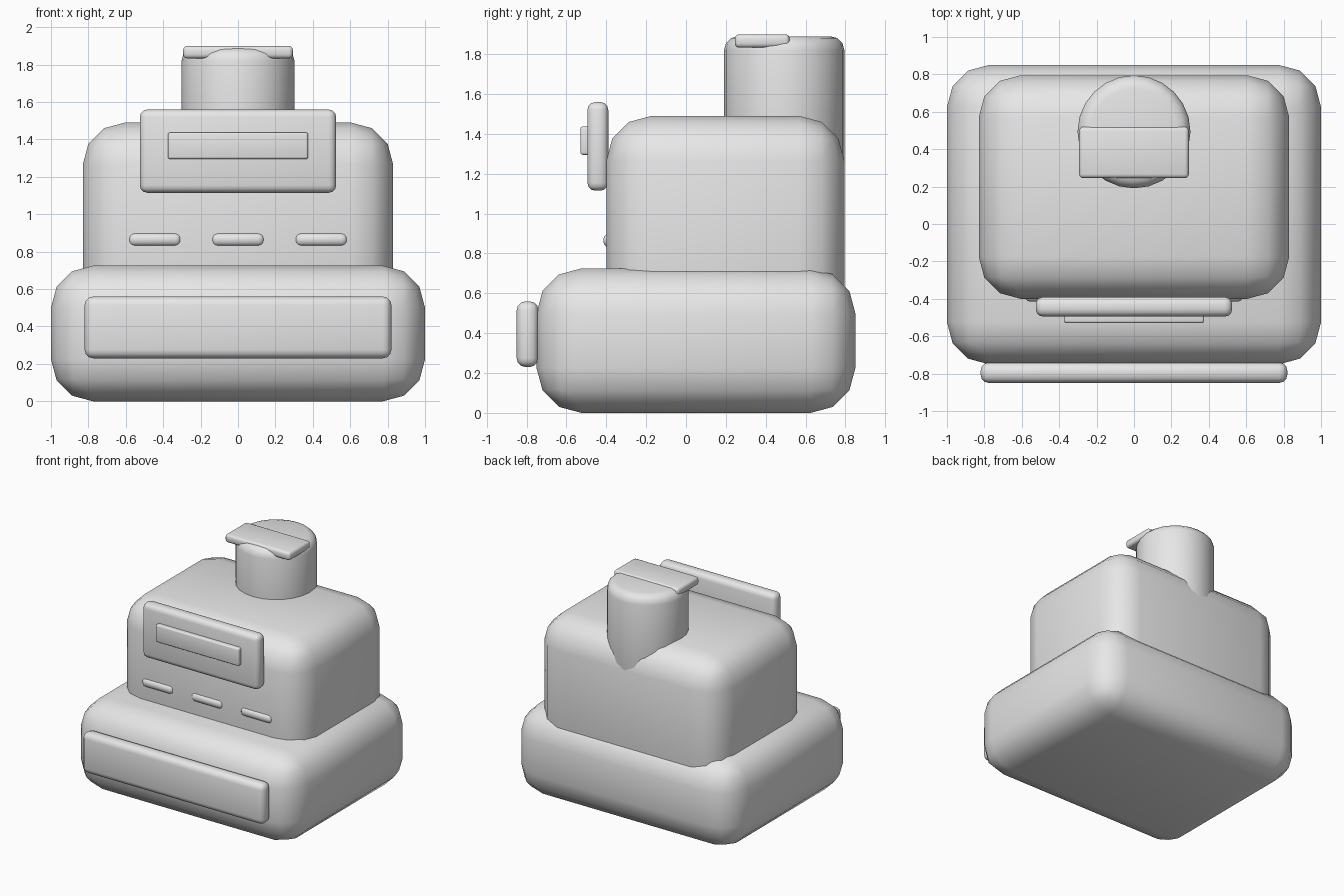
import bpy, math

if "Cube" in bpy.data.objects:
    bpy.data.objects.remove(bpy.data.objects["Cube"])

grey = bpy.data.materials.new("plain grey")
grey.diffuse_color = (0.8, 0.8, 0.8, 1)
grey.use_nodes = True
grey.node_tree.nodes["Principled BSDF"].inputs["Base Color"].default_value = grey.diffuse_color


def finish(obj, name, bevel, segments=3):
    """Name, colour, round the edges and smooth."""
    obj.name = name
    obj.data.materials.append(grey)
    mod = obj.modifiers.new("round", "BEVEL")
    mod.width = bevel
    mod.segments = segments
    mod.limit_method = "ANGLE"
    mod.angle_limit = math.radians(40)
    bpy.ops.object.modifier_apply(modifier=mod.name)
    bpy.ops.object.shade_smooth_by_angle(angle=math.radians(40))
    return obj


def rounded_box(name, x, y, z, bevel, segments=3):
    """Box given by its (min, max) extents on each axis."""
    spans = (x, y, z)
    bpy.ops.mesh.primitive_cube_add(size=1, location=[(a + b) / 2 for a, b in spans])
    obj = bpy.context.object
    obj.scale = [b - a for a, b in spans]
    bpy.ops.object.transform_apply(location=False, rotation=False, scale=True)
    return finish(obj, name, bevel, segments)


# Main housing
rounded_box("base", (-1, 1), (-0.75, 0.85), (0, 0.725), 0.225)
rounded_box("body", (-0.83, 0.83), (-0.4, 0.795), (0.25, 1.49), 0.225)

# Drawer front
rounded_box("drawer", (-0.82, 0.82), (-0.85, -0.74), (0.23, 0.56), 0.045)

# Display panel and its screen
rounded_box("display", (-0.525, 0.525), (-0.495, -0.39), (1.115, 1.56), 0.04)
rounded_box("screen", (-0.375, 0.375), (-0.53, -0.46), (1.295, 1.437), 0.012)

# Row of buttons
for i, x in enumerate((-0.445, 0, 0.445)):
    rounded_box(f"button_{i + 1}", (x - 0.14, x + 0.14), (-0.415, -0.345), (0.83, 0.9), 0.03)

# Round paper holder with a flap on top
bpy.ops.mesh.primitive_cylinder_add(vertices=24, radius=0.302, depth=0.74, location=(0, 0.493, 1.52))
finish(bpy.context.object, "paper_holder", 0.07)
rounded_box("flap", (-0.293, 0.293), (0.245, 0.52), (1.833, 1.9), 0.022)
